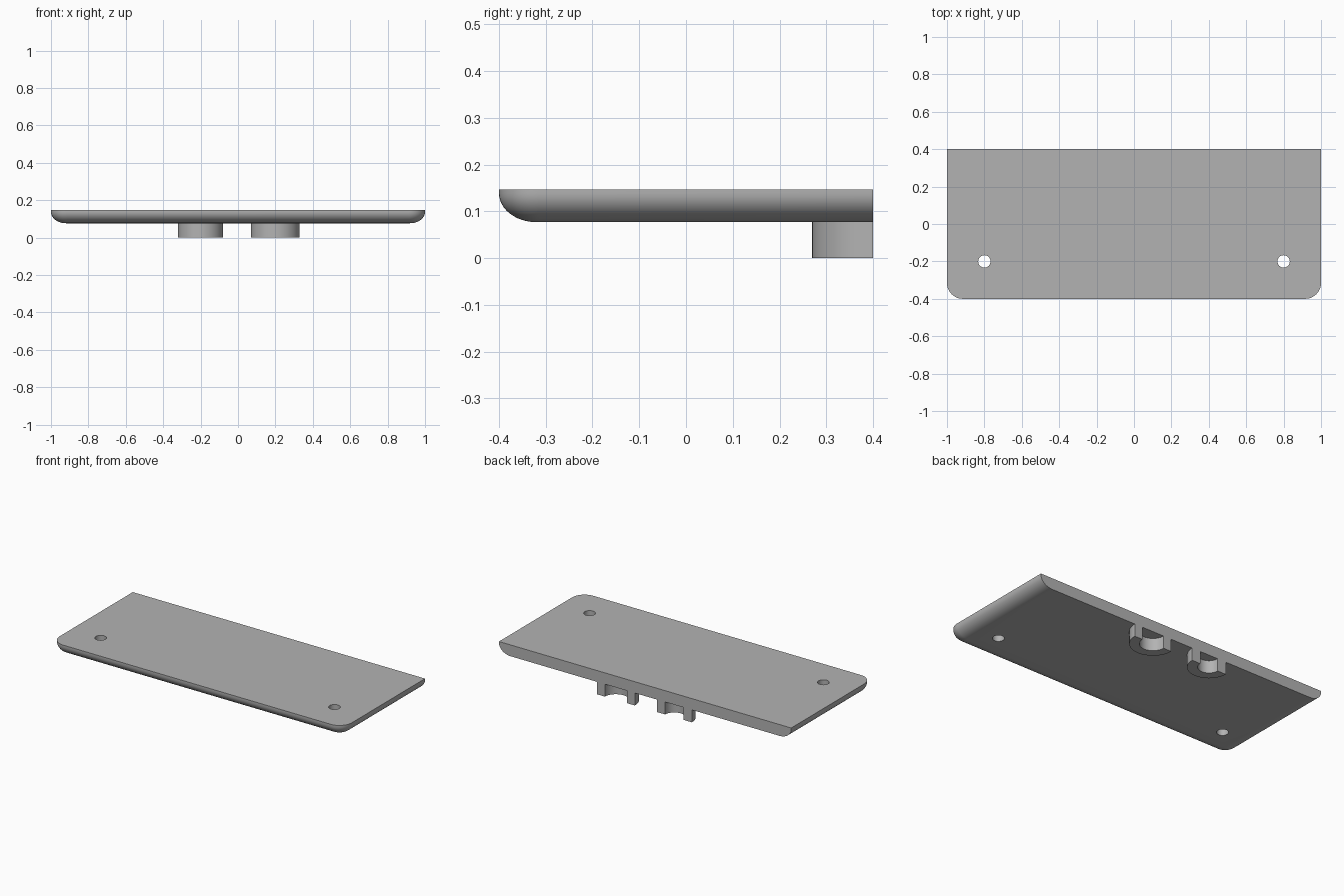
import bpy, bmesh
from math import sin, cos, pi, radians

if "Cube" in bpy.data.objects:
    bpy.data.objects.remove(bpy.data.objects["Cube"], do_unlink=True)

WIDTH, DEPTH = 1.0, 0.4           # half sizes
BOTTOM, TOP = 0.077, 0.147
CORNER, ROUND_IN, ROUND_UP = 0.085, 0.08, 0.062

grey = bpy.data.materials.new("grey plastic")
grey.use_nodes = True
colour = (0.45, 0.45, 0.45, 1)
grey.diffuse_color = colour
grey.node_tree.nodes["Principled BSDF"].inputs["Base Color"].default_value = colour


def make_object(name, bm):
    bmesh.ops.recalc_face_normals(bm, faces=bm.faces)
    mesh = bpy.data.meshes.new(name)
    bm.to_mesh(mesh)
    bm.free()
    mesh.materials.append(grey)
    obj = bpy.data.objects.new(name, mesh)
    bpy.context.collection.objects.link(obj)
    return obj


def smooth(obj):
    bpy.ops.object.select_all(action='DESELECT')
    obj.select_set(True)
    bpy.context.view_layer.objects.active = obj
    bpy.ops.object.shade_smooth_by_angle(angle=radians(35))


def arc(cx, cy, r, start, end, steps):
    angles = [start + (end - start) * i / steps for i in range(steps + 1)]
    return [(cx + r * cos(a), cy + r * sin(a)) for a in angles]


def loft(bm, rings):
    """Join equal closed loops with quads and cap both ends."""
    loops = [[bm.verts.new(p) for p in ring] for ring in rings]
    for a, b in zip(loops, loops[1:]):
        for i in range(len(a)):
            j = (i + 1) % len(a)
            bm.faces.new((a[i], a[j], b[j], b[i]))
    bm.faces.new(loops[0][::-1])
    bm.faces.new(loops[-1])


def plate_outline(inset, z):
    """Straight back edge, rounded front corners."""
    x, y, r = WIDTH - CORNER, -DEPTH + CORNER, CORNER - inset
    points = [(WIDTH - inset, DEPTH), (-WIDTH + inset, DEPTH)]
    points += arc(-x, y, r, pi, 1.5 * pi, 12) + arc(x, y, r, 1.5 * pi, 2 * pi, 12)
    return [(px, py, z) for px, py in points]


# Plate with its lower edge rounded on the front and both ends
bm = bmesh.new()
rings = []
for i in range(13):
    a = pi / 2 * i / 12
    rings.append(plate_outline(ROUND_IN * (1 - sin(a)), BOTTOM + ROUND_UP * (1 - cos(a))))
rings.append(plate_outline(0, TOP))
loft(bm, rings)
plate = make_object("plate", bm)

# Two screw holes through the plate
bm = bmesh.new()
for side in (-1, 1):
    loft(bm, [[(x, y, z) for x, y in arc(side * 0.8, -0.2, 0.033, 0, 2 * pi * 31 / 32, 31)]
              for z in (0, 0.25)])
cutter = make_object("hole_cutter", bm)
cutter.hide_render = True
cut = plate.modifiers.new("screw_holes", 'BOOLEAN')
cut.operation, cut.solver, cut.object = 'DIFFERENCE', 'EXACT', cutter
bpy.context.view_layer.objects.active = plate
bpy.ops.object.modifier_apply(modifier=cut.name)
bpy.data.objects.remove(cutter, do_unlink=True)
smooth(plate)

# Half-ring sockets under the back edge, open to the back
for name, x, outer, inner in (("left_socket", 0.2, 0.13, 0.075),
                              ("right_socket", -0.2, 0.12, 0.062)):
    bm = bmesh.new()
    profile = arc(x, DEPTH, outer, pi, 2 * pi, 32) + arc(x, DEPTH, inner, 2 * pi, pi, 32)
    loft(bm, [[(px, py, z) for px, py in profile] for z in (0, BOTTOM)])
    smooth(make_object(name, bm))
